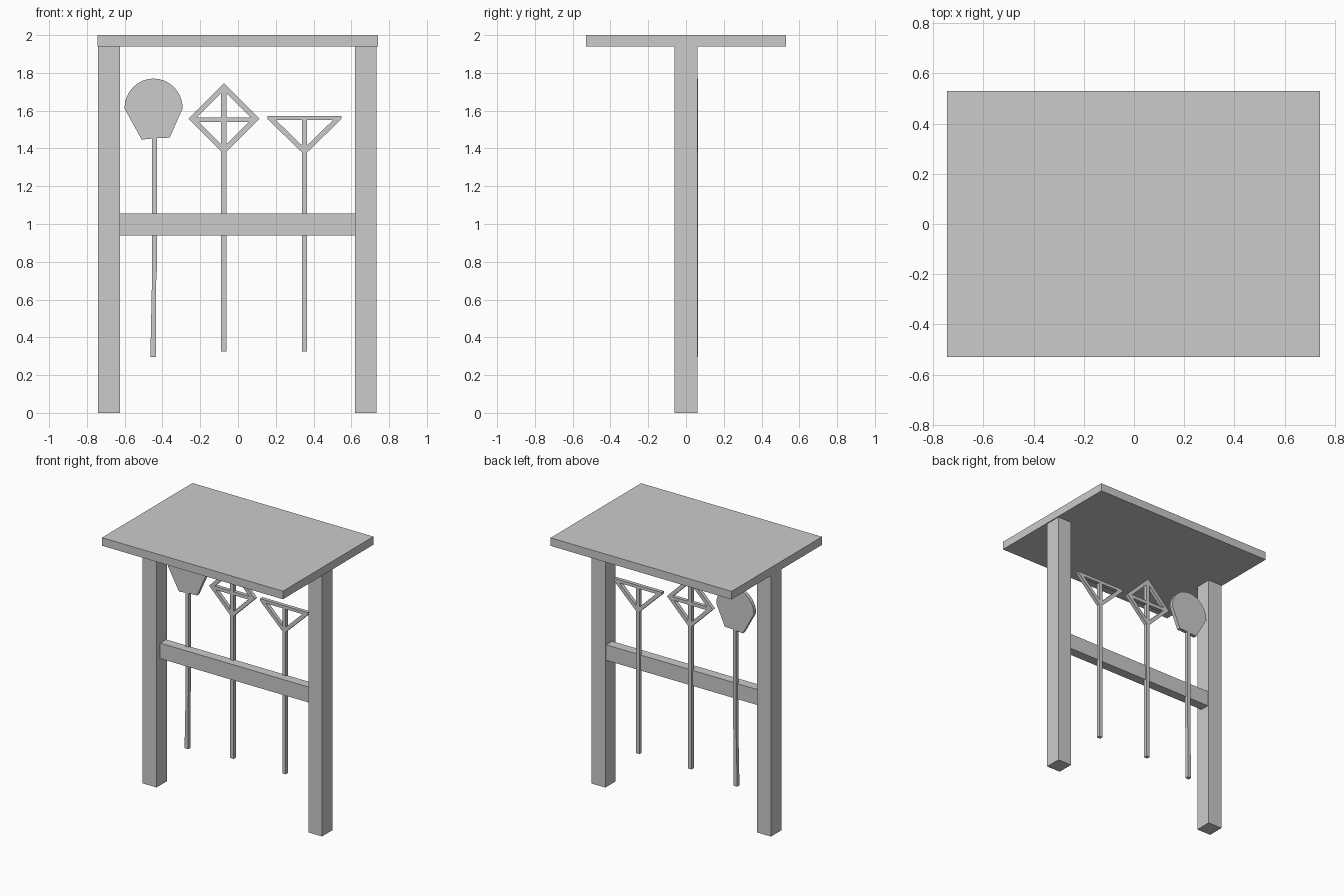
import bpy, bmesh, math

if "Cube" in bpy.data.objects:
    bpy.data.objects.remove(bpy.data.objects["Cube"])

TOOL_Y0, TOOL_Y1 = 0.036, 0.063   # front and back of the hanging tools


def finish(name, bm):
    bmesh.ops.recalc_face_normals(bm, faces=bm.faces)
    me = bpy.data.meshes.new(name)
    bm.to_mesh(me)
    bm.free()
    ob = bpy.data.objects.new(name, me)
    bpy.context.collection.objects.link(ob)
    return ob


def extrude_y(name, bm, y0, y1):
    """Give flat faces lying at y0 a thickness up to y1."""
    res = bmesh.ops.extrude_face_region(bm, geom=bm.faces[:], use_keep_orig=True)
    verts = [g for g in res["geom"] if isinstance(g, bmesh.types.BMVert)]
    bmesh.ops.translate(bm, verts=verts, vec=(0, y1 - y0, 0))
    return finish(name, bm)


def plate(name, pts, y0, y1):
    bm = bmesh.new()
    bm.faces.new([bm.verts.new((x, y0, z)) for x, z in pts])
    return extrude_y(name, bm, y0, y1)


def box(name, x0, x1, y0, y1, z0, z1):
    return plate(name, [(x0, z0), (x1, z0), (x1, z1), (x0, z1)], y0, y1)


def frame(name, outer, inner, y0, y1):
    """Mitred open frame between two matching outlines."""
    bm = bmesh.new()
    o, i = [[bm.verts.new((x, y0, z)) for x, z in loop] for loop in (outer, inner)]
    for a in range(len(o)):
        b = (a + 1) % len(o)
        bm.faces.new((o[a], o[b], i[b], i[a]))
    return extrude_y(name, bm, y0, y1)


# Rack structure
box("roof", -0.745, 0.74, -0.53, 0.53, 1.94, 2.0)
box("left_post", -0.74, -0.625, -0.062, 0.06, 0, 1.94)
box("right_post", 0.62, 0.733, -0.062, 0.06, 0, 1.94)
box("cross_rail", -0.625, 0.62, -0.02, 0.05, 0.94, 1.055)

# Paddle: domed blade and slightly leaning handle
dome = [(-0.447 + 0.154 * math.cos(t), 1.612 + 0.158 * math.sin(t))
        for t in (math.pi * k / 16 for k in range(17))]
plate("paddle_blade", dome + [(-0.51, 1.447), (-0.425, 1.455), (-0.362, 1.457)],
      TOOL_Y0, TOOL_Y1)
plate("paddle_handle", [(-0.464, 0.297), (-0.434, 0.297), (-0.434, 0.68), (-0.43, 0.75),
                        (-0.43, 1.46), (-0.456, 1.46), (-0.456, 0.68)],
      TOOL_Y0, TOOL_Y1)

# Diamond-headed tool
cx, cz, r, t = -0.075, 1.557, 0.188, 0.038
ring = [(1, 0), (0, 1), (-1, 0), (0, -1)]
frame("diamond_head", [(cx + r * a, cz + r * b) for a, b in ring],
      [(cx + (r - t) * a, cz + (r - t) * b) for a, b in ring], TOOL_Y0, TOOL_Y1)
box("diamond_crossbar", cx - 0.16, cx + 0.16, TOOL_Y0, TOOL_Y1, 1.54, 1.565)
box("diamond_handle", cx - 0.014, cx + 0.014, TOOL_Y0, TOOL_Y1, 0.325, 1.72)

# Triangle-headed tool
cx = 0.352
frame("triangle_head", [(cx - 0.196, 1.573), (cx - 0.196, 1.556), (cx, 1.366),
                        (cx + 0.196, 1.556), (cx + 0.196, 1.573)],
      [(cx - 0.147, 1.55), (cx - 0.147, 1.546), (cx, 1.403),
       (cx + 0.147, 1.546), (cx + 0.147, 1.55)], TOOL_Y0, TOOL_Y1)
box("triangle_handle", cx - 0.014, cx + 0.014, TOOL_Y0, TOOL_Y1, 0.325, 1.56)
